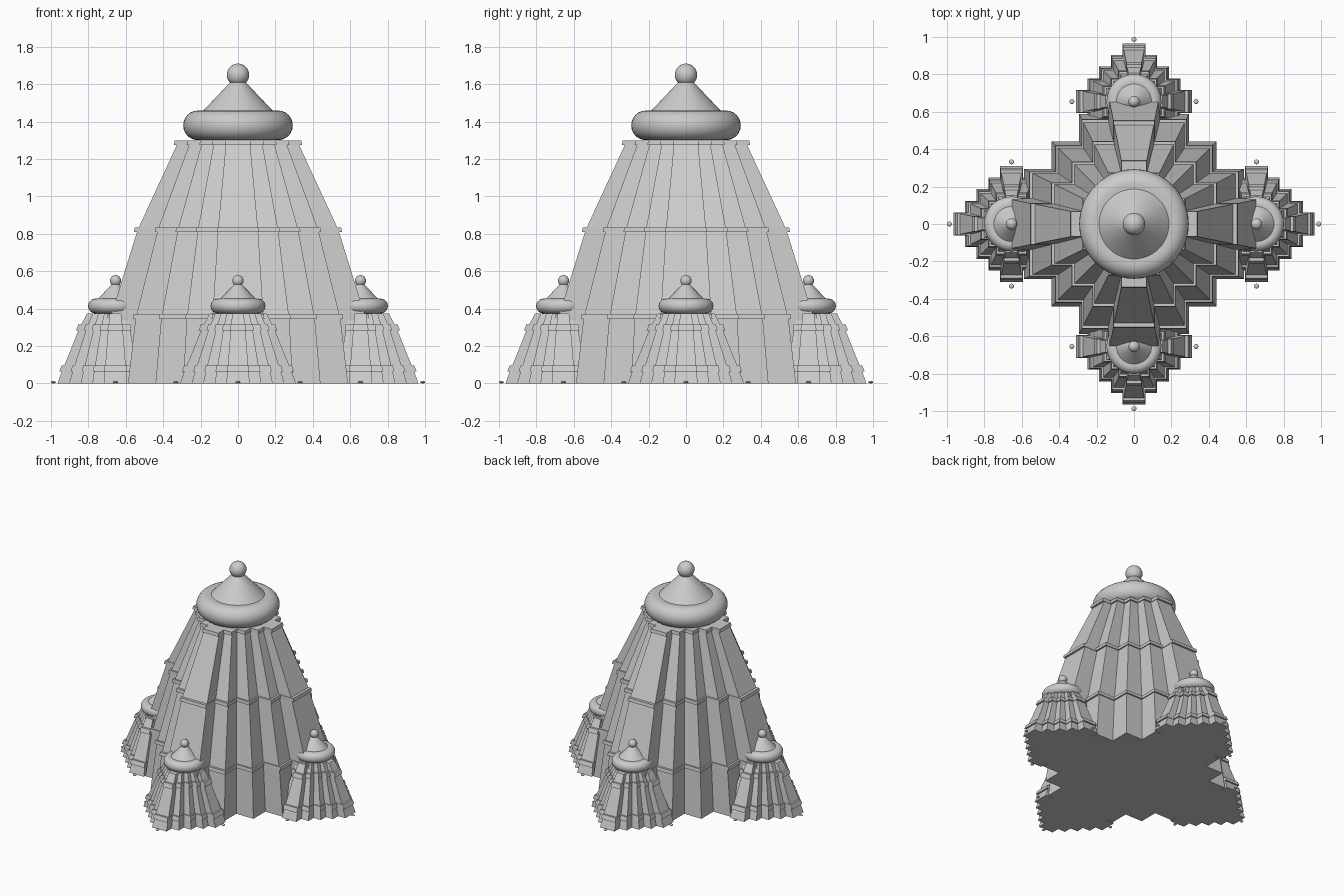
import bpy
import bmesh
import math
from mathutils import Matrix, Vector

cube = bpy.data.objects.get("Cube")
if cube:
    bpy.data.objects.remove(cube, do_unlink=True)

stone = bpy.data.materials.new("grey_stone")
stone.use_nodes = True
stone.diffuse_color = (0.6, 0.6, 0.6, 1)
stone.node_tree.nodes["Principled BSDF"].inputs["Base Color"].default_value = (0.6, 0.6, 0.6, 1)

# Stepped cross plan: one quarter, turned four times
QUARTER = [(5, 1), (4, 1), (4, 2), (3, 2), (3, 3), (2, 3), (2, 4), (1, 4), (1, 5)]
PLAN = [Matrix.Rotation(k * math.pi / 2, 3, 'Z') @ Vector((x / 5, y / 5, 0))
        for k in range(4) for x, y in QUARTER]


def finish(name, bm, place, smooth=False):
    bmesh.ops.recalc_face_normals(bm, faces=bm.faces)
    mesh = bpy.data.meshes.new(name)
    bm.to_mesh(mesh)
    bm.free()
    mesh.materials.append(stone)
    obj = bpy.data.objects.new(name, mesh)
    obj.location = place
    bpy.context.collection.objects.link(obj)
    if smooth:
        bpy.ops.object.select_all(action='DESELECT')
        obj.select_set(True)
        bpy.context.view_layer.objects.active = obj
        bpy.ops.object.shade_smooth_by_angle(angle=math.radians(35))
    return obj


def loft(bm, rings):
    """Skin a list of closed point rings and cap both ends."""
    loops = [[bm.verts.new(p) for p in ring] for ring in rings]
    for low, high in zip(loops, loops[1:]):
        for i in range(len(low)):
            j = (i + 1) % len(low)
            bm.faces.new((low[i], low[j], high[j], high[i]))
    bm.faces.new(loops[0][::-1])
    bm.faces.new(loops[-1])


def tower(name, place, width, profile):
    """Tapering stepped tower; profile holds (height, arm reach)."""
    bm = bmesh.new()
    loft(bm, [[Vector((p.x * r * width, p.y * r * width, z)) for p in PLAN]
              for z, r in profile])
    finish(name, bm, place)


def crown(name, place, size):
    """Rounded cushion disc, cone and ball finial."""
    seg = 48
    cushion = [(0.215 + 0.078 * math.cos(a), 0.08 + 0.079 * math.sin(a))
               for a in [math.radians(-90 + 15 * k) for k in range(13)]]
    outline = cushion + [(0.187, 0.157), (0.04, 0.312)]
    bm = bmesh.new()
    loft(bm, [[Vector((r * math.cos(t), r * math.sin(t), z)) * size
               for t in [math.tau * i / seg for i in range(seg)]] for r, z in outline])
    finish(name + "_cushion_and_cone", bm, place, True)
    bm = bmesh.new()
    bmesh.ops.create_uvsphere(bm, u_segments=32, v_segments=16, radius=0.06 * size)
    finish(name + "_ball", bm, Vector(place) + Vector((0, 0, 0.35 * size)), True)


# Central tower with three ledges
tower("main_tower", (0, 0, 0), 1, [
    (0, 0.735), (0.345, 0.685), (0.345, 0.703), (0.37, 0.697), (0.37, 0.677),
    (0.81, 0.54), (0.81, 0.556), (0.835, 0.551), (0.835, 0.53),
    (1.275, 0.327), (1.275, 0.343), (1.3, 0.338)])
crown("main_crown", (0, 0, 1.3), 1)

# Four small shrines, one on each arm
shrine_profile = [
    (0, 0.31), (0.064, 0.287), (0.064, 0.3), (0.095, 0.288), (0.095, 0.274),
    (0.283, 0.198), (0.283, 0.211), (0.315, 0.199), (0.315, 0.183), (0.374, 0.152)]
for side, turn in (("left", 0), ("back", 1), ("right", 2), ("front", 3)):
    a = turn * math.pi / 2
    spot = Vector((math.cos(a), math.sin(a), 0)) * 0.655
    tower(side + "_shrine", spot, 1, shrine_profile)
    crown(side + "_shrine_crown", spot + Vector((0, 0, 0.374)), 0.5)
    # Small ground studs around the shrine foot
    for k in range(4):
        b = k * math.pi / 2
        bm = bmesh.new()
        bmesh.ops.create_uvsphere(bm, u_segments=16, v_segments=8, radius=0.013)
        bmesh.ops.scale(bm, vec=(1, 1, 0.5), verts=bm.verts)
        finish(f"{side}_stud_{k + 1}", bm,
               spot + Vector((math.cos(b) * 0.332, math.sin(b) * 0.332, 0.0065)), True)
